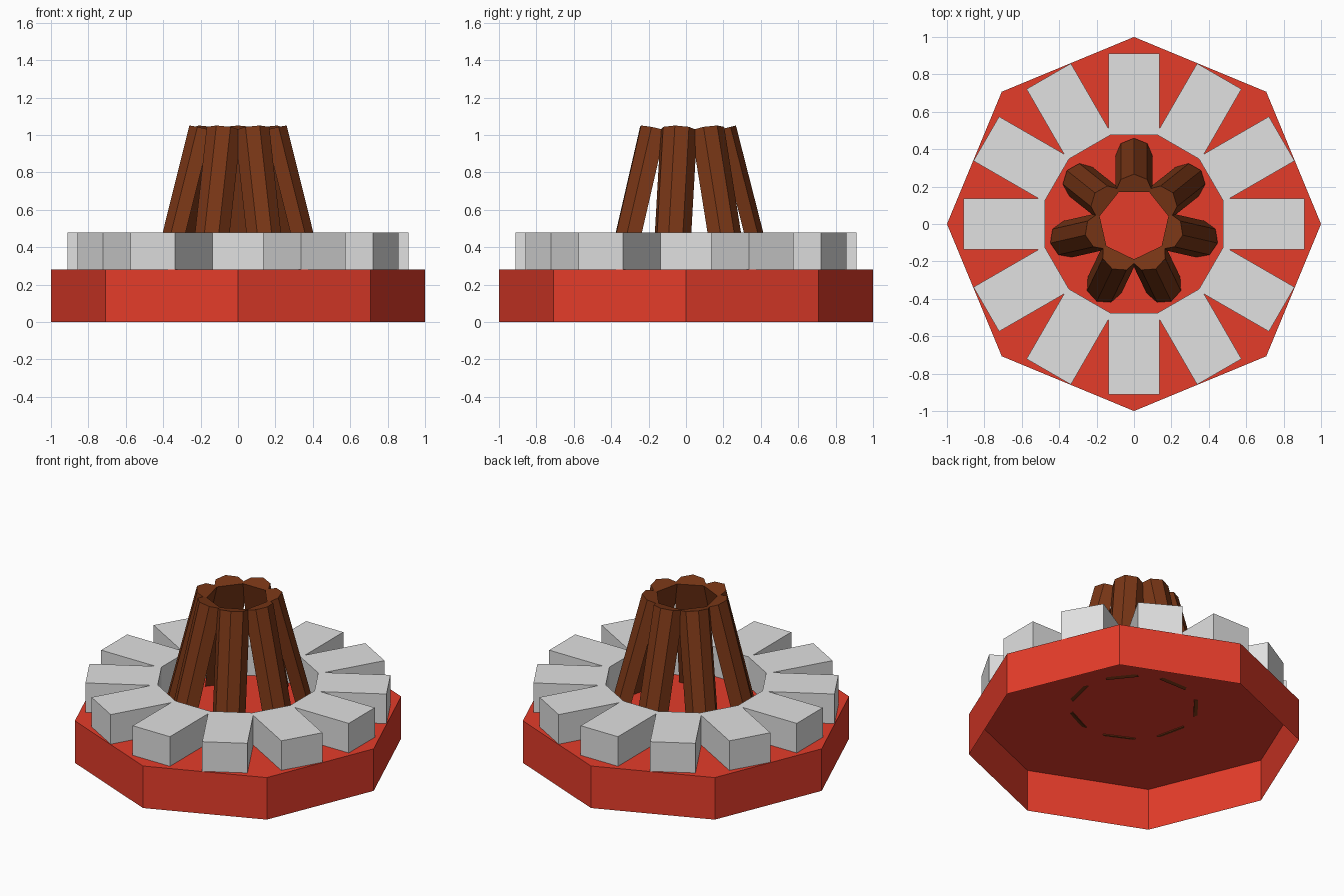
import bpy
import bmesh
import math
from mathutils import Matrix, Vector

cube = bpy.data.objects.get("Cube")
if cube:
    bpy.data.objects.remove(cube, do_unlink=True)


def make_material(name, rgb):
    mat = bpy.data.materials.new(name)
    mat.use_nodes = True
    color = (*rgb, 1.0)
    mat.diffuse_color = color
    mat.node_tree.nodes["Principled BSDF"].inputs["Base Color"].default_value = color
    return mat


def prism(name, outline, height, mat, matrix=Matrix(), open_bottom=False):
    """Extrude a counter-clockwise outline upwards and place it."""
    bm = bmesh.new()
    low = [bm.verts.new((x, y, 0)) for x, y in outline]
    high = [bm.verts.new((x, y, height)) for x, y in outline]
    count = len(outline)
    for i in range(count):
        j = (i + 1) % count
        bm.faces.new((low[i], low[j], high[j], high[i]))
    bm.faces.new(high)
    if not open_bottom:
        bm.faces.new(low[::-1])
    bm.transform(matrix)
    mesh = bpy.data.meshes.new(name)
    bm.to_mesh(mesh)
    bm.free()
    mesh.materials.append(mat)
    obj = bpy.data.objects.new(name, mesh)
    bpy.context.collection.objects.link(obj)
    return obj


def arc(radius, start, end, steps):
    angles = [start + (end - start) * i / steps for i in range(steps + 1)]
    return [(radius * math.cos(a), radius * math.sin(a)) for a in angles]


red = make_material("red", (0.78, 0.045, 0.023))
stone = make_material("light grey", (0.75, 0.75, 0.75))
wood = make_material("brown", (0.19, 0.037, 0.008))

# Hollow eight-sided base, open underneath
BASE_TOP = 0.28
prism("base", arc(1.0, 0, 2 * math.pi, 8)[:-1], BASE_TOP, red, open_bottom=True)

# Ring of stone blocks
BLOCKS = 12
INNER, OUTER, HALF = 0.475, 0.912, 0.137
block_outline = [(INNER, -HALF), (OUTER, -HALF), (OUTER, HALF), (INNER, HALF)]
for i in range(BLOCKS):
    spin = Matrix.Rotation(i * 2 * math.pi / BLOCKS, 4, "Z")
    lift = Matrix.Translation((0, 0, BASE_TOP + 0.001))
    prism(f"stone_{i + 1}", block_outline, 0.197, stone, lift @ spin)

# Leaning split logs, flat side facing the centre
LOGS = 7
log_outline = arc(0.1, -math.pi / 2, math.pi / 2, 4)
lean = Matrix.Translation(Vector((0.362, 0, 0.274))) @ Matrix.Rotation(-0.25, 4, "Y")
for i in range(LOGS):
    spin = Matrix.Rotation(math.pi / 2 + i * 2 * math.pi / LOGS, 4, "Z")
    prism(f"log_{i + 1}", log_outline, 0.776, wood, spin @ lean)
